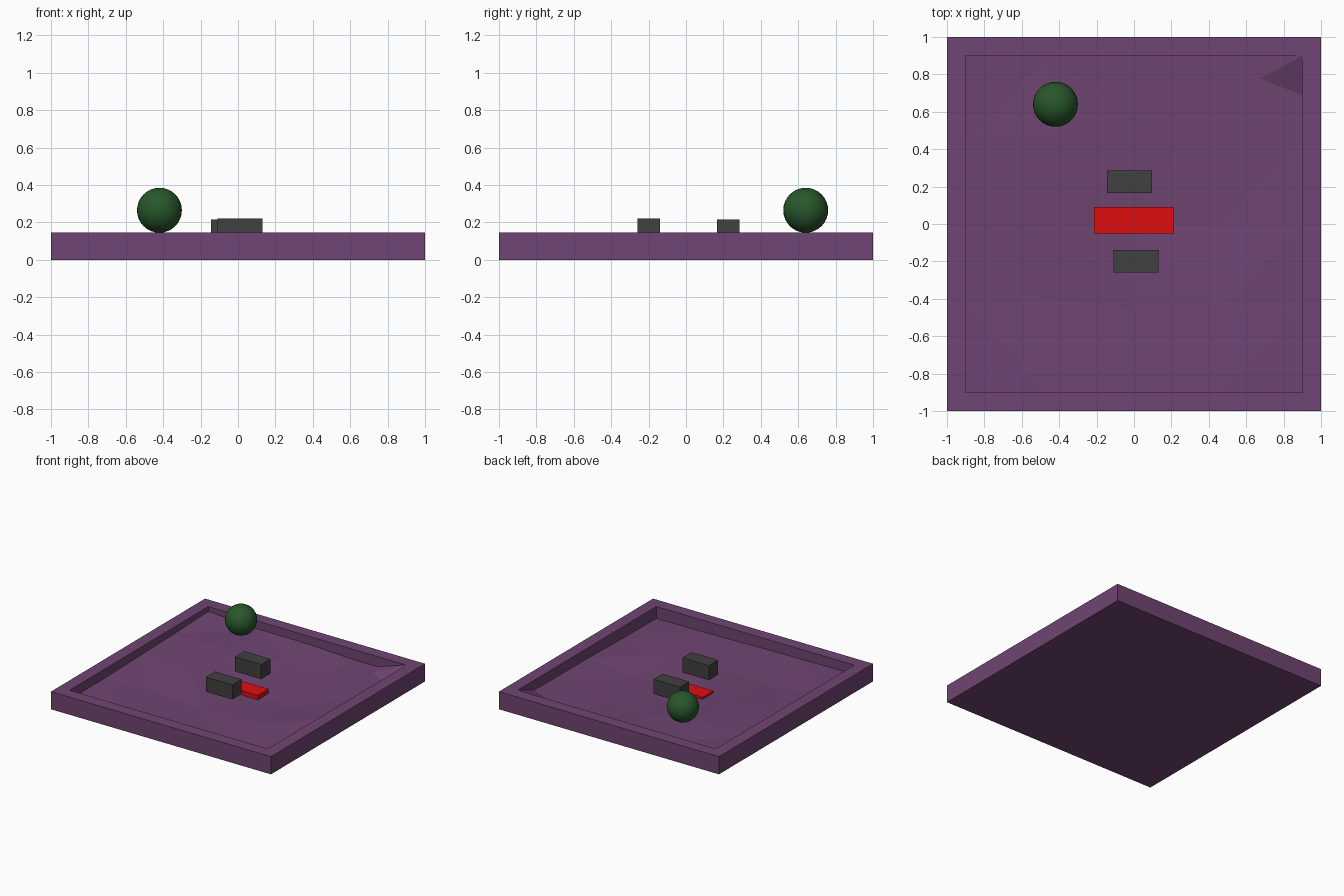
import bpy, bmesh
from mathutils import Matrix, Vector

default = bpy.data.objects.get("Cube")
if default:
    bpy.data.objects.remove(default, do_unlink=True)


def material(name, rgb):
    m = bpy.data.materials.new(name)
    m.use_nodes = True
    m.diffuse_color = (*rgb, 1)
    m.node_tree.nodes["Principled BSDF"].inputs["Base Color"].default_value = (*rgb, 1)
    return m


purple = material("purple", (0.16, 0.06, 0.168))
green = material("dark green", (0.021, 0.095, 0.024))
grey = material("dark grey", (0.052, 0.052, 0.052))
red = material("red", (0.74, 0.004, 0.005))


def finish(name, bm, mat):
    bmesh.ops.recalc_face_normals(bm, faces=bm.faces)
    mesh = bpy.data.meshes.new(name)
    bm.to_mesh(mesh)
    bm.free()
    mesh.materials.append(mat)
    obj = bpy.data.objects.new(name, mesh)
    bpy.context.collection.objects.link(obj)
    return obj


def box(name, center, size, mat):
    bm = bmesh.new()
    bmesh.ops.create_cube(bm, size=1, matrix=Matrix.Translation(center) @ Matrix.Diagonal((*size, 1)))
    return finish(name, bm, mat)


# Tray: uneven low-poly floor, then inner walls, rim, outer walls and underside
INNER, RIM = 0.9, 0.145
heights = [
    (0.07, 0.065, 0.06, 0.05, 0.047),
    (0.07, 0.055, 0.05, 0.05, 0.05),
    (0.08, 0.075, 0.04, 0.035, 0.06),
    (0.09, 0.085, 0.06, 0.05, 0.06),
    (0.105, 0.08, 0.08, 0.06, 0.07),
]
shift = {(1, 1): (-0.04, 0.05), (1, 3): (0.03, 0.02), (2, 3): (0, 0.13),
         (3, 3): (-0.09, 0.13), (1, 2): (0.03, 0)}
bm = bmesh.new()
bmesh.ops.create_grid(bm, x_segments=4, y_segments=4, size=INNER)
for v in bm.verts:
    col, row = (round((c + INNER) / INNER * 2) for c in v.co.xy)
    v.co.z = heights[row][col]
    dx, dy = shift.get((col, row), (0, 0))
    v.co += Vector((dx, dy, 0))
edge = [e for e in bm.edges if e.is_boundary]
bmesh.ops.triangulate(bm, faces=bm.faces[:])
for scale, z in ((1, RIM), (1 / INNER, RIM), (1, 0)):
    new = bmesh.ops.extrude_edge_only(bm, edges=edge)["geom"]
    edge = [g for g in new if isinstance(g, bmesh.types.BMEdge) and g.is_boundary]
    for v in (g for g in new if isinstance(g, bmesh.types.BMVert)):
        v.co = (v.co.x * scale, v.co.y * scale, z)
bmesh.ops.contextual_create(bm, geom=edge)
finish("tray", bm, purple)

# Raised point of ground in the back corner
bm = bmesh.new()
peak, foot, *ring = [bm.verts.new(p) for p in (
    (0.9, 0.9, 0.147), (0.9, 0.9, 0.04),
    (0.9, 0.65, 0.05), (0.68, 0.78, 0.065), (0.6, 0.9, 0.05))]
for a, b in zip(ring, ring[1:]):
    bm.faces.new((peak, a, b))
    bm.faces.new((foot, b, a))
bm.faces.new((peak, foot, ring[0]))
bm.faces.new((peak, ring[-1], foot))
finish("corner_mound", bm, purple)

# Blocks
box("front_block", (0.01, -0.2, 0.16), (0.24, 0.12, 0.12), grey)
box("back_block", (-0.025, 0.225, 0.155), (0.24, 0.12, 0.12), grey)
box("red_slab", (0, 0.02, 0.045), (0.43, 0.14, 0.06), red)

# Ball
bm = bmesh.new()
bmesh.ops.create_uvsphere(bm, u_segments=32, v_segments=16, radius=0.12,
                          matrix=Matrix.Translation((-0.42, 0.64, 0.265)))
for f in bm.faces:
    f.smooth = True
finish("ball", bm, green)
